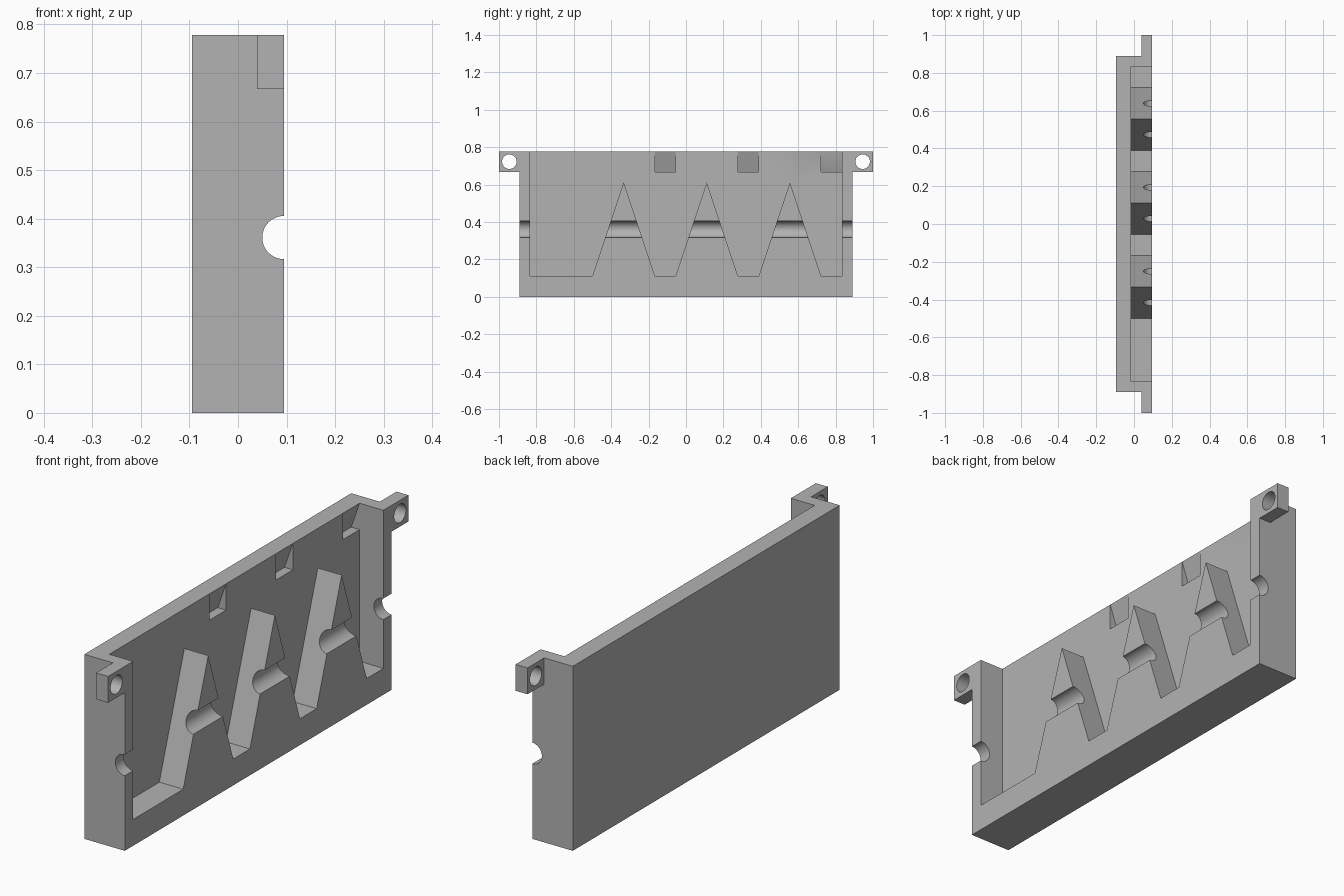
import bpy, bmesh, math
from mathutils import Vector

cube = bpy.data.objects.get("Cube")
if cube:
    bpy.data.objects.remove(cube, do_unlink=True)

U = 1 / 18  # design unit: the part is 36 units long

grey = bpy.data.materials.new("plain_grey")
grey.use_nodes = True
colour = (0.45, 0.45, 0.45, 1)
grey.diffuse_color = colour
grey.node_tree.nodes["Principled BSDF"].inputs["Base Color"].default_value = colour


def prism(name, profile, axis, start, end):
    """Extrude a (y, z) profile along X, or an (x, z) profile along Y."""
    bm = bmesh.new()
    place = (lambda a, b, d: (d, a, b)) if axis == "X" else (lambda a, b, d: (a, d, b))
    verts = [bm.verts.new(Vector(place(a, b, start)) * U) for a, b in profile]
    face = bm.faces.new(verts)
    moved = bmesh.ops.extrude_face_region(bm, geom=[face])["geom"]
    step = Vector(place(0, 0, end - start)) * U
    bmesh.ops.translate(bm, vec=step, verts=[g for g in moved if isinstance(g, bmesh.types.BMVert)])
    bmesh.ops.recalc_face_normals(bm, faces=bm.faces)
    mesh = bpy.data.meshes.new(name)
    bm.to_mesh(mesh)
    bm.free()
    mesh.materials.append(grey)
    obj = bpy.data.objects.new(name, mesh)
    bpy.context.collection.objects.link(obj)
    return obj


def circle(a, b, radius, count=48):
    return [(a + radius * math.cos(math.tau * i / count),
             b + radius * math.sin(math.tau * i / count)) for i in range(count)]


def cut(target, cutter):
    mod = target.modifiers.new("cut", "BOOLEAN")
    mod.operation, mod.solver, mod.object = "DIFFERENCE", "EXACT", cutter
    bpy.context.view_layer.objects.active = target
    bpy.ops.object.modifier_apply(modifier=mod.name)
    bpy.data.objects.remove(cutter, do_unlink=True)


FRONT, FLOOR, TOP = 1.7, -0.3, 14

# Full slab, including the length of the mounting ears
panel = prism("mould_panel", [(-18, 0), (18, 0), (18, TOP), (-18, TOP)], "X", -FRONT, FRONT)

# Trim each end to leave an ear with a screw hole
ear_trim = [(-3, -1), (3, -1), (3, 12), (0.7, 12), (0.7, 15), (-3, 15)]
for side in (-1, 1):
    cut(panel, prism("ear_trim", ear_trim, "Y", side * 16, side * 19))
    cut(panel, prism("ear_hole", circle(side * 17, 13, 0.7), "X", -3, 3))

# Open-topped recess whose lower edge rises into pointed teeth
recess = [(-15, 15), (-15, 2)]
for tip in (-6, 2, 10):
    recess += [(tip - 3, 2), (tip, 11), (tip + 3, 2)]
recess += [(15, 2), (15, 15)]
cut(panel, prism("recess", recess, "X", FLOOR, 3))

# Half-round channel through the walls and teeth
cut(panel, prism("channel", circle(FRONT, 6.5, 0.8), "Y", -16.5, 16.5))

# Wedge-shaped snap pockets under the top edge
wedge = [(-1, 12), (0.05, 15), (0.5, 15), (0.5, 12)]
for y in (-3, 5, 13):
    cut(panel, prism("snap_pocket", wedge, "Y", y, y + 2))

bpy.ops.object.select_all(action="DESELECT")
panel.select_set(True)
bpy.context.view_layer.objects.active = panel
bpy.ops.object.shade_smooth_by_angle(angle=math.radians(20))
